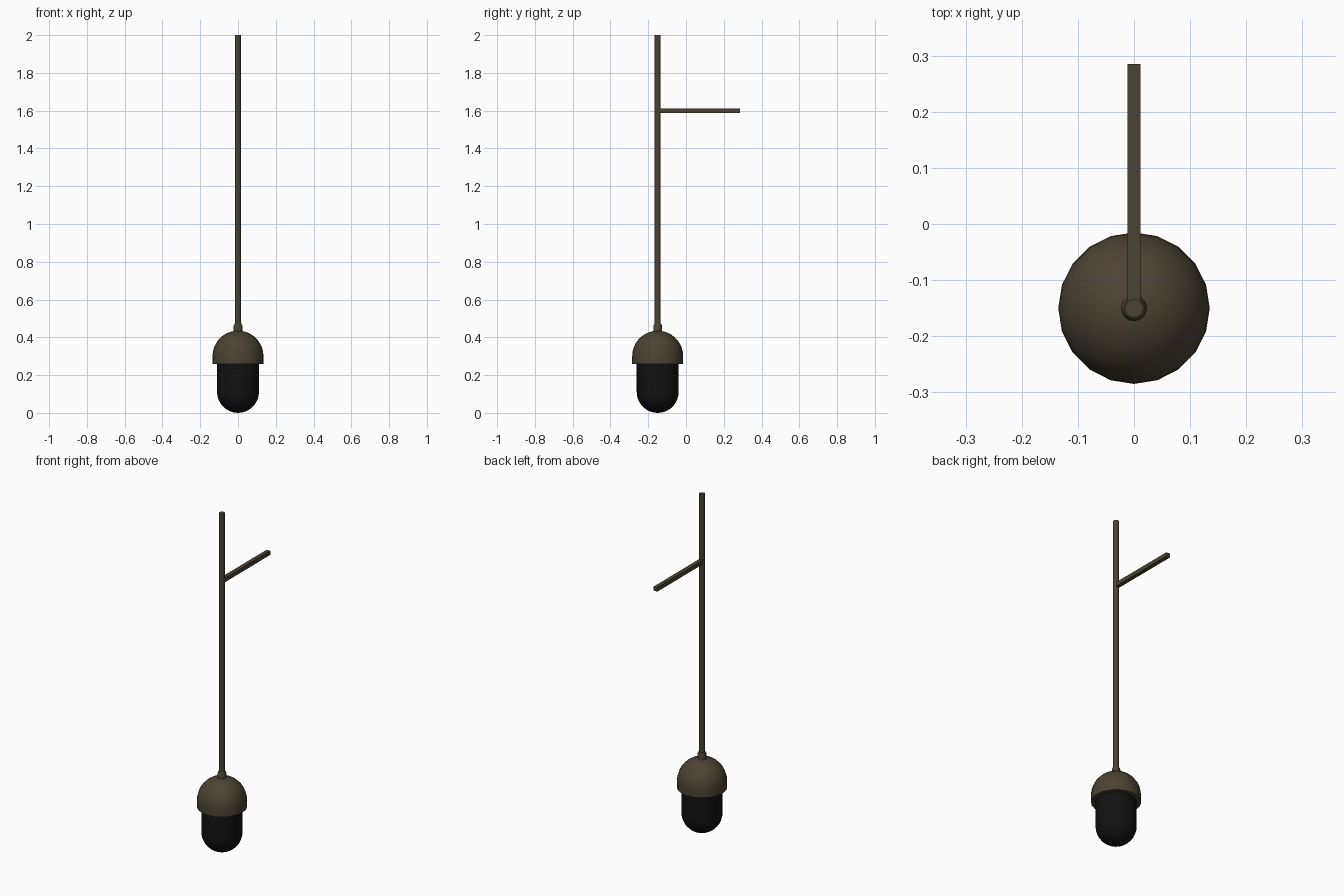
import bpy, bmesh, math

if "Cube" in bpy.data.objects:
    bpy.data.objects.remove(bpy.data.objects["Cube"])

AXIS_Y = -0.15


def material(name, rgb, alpha=1.0):
    m = bpy.data.materials.new(name)
    m.diffuse_color = (*rgb, alpha)
    m.use_nodes = True
    m.node_tree.nodes["Principled BSDF"].inputs["Base Color"].default_value = m.diffuse_color
    return m


BRONZE = material("bronze", (0.07, 0.056, 0.034))
SMOKED = material("smoked_glass", (0.006, 0.006, 0.006))


def finish(name, bm, mat):
    bmesh.ops.recalc_face_normals(bm, faces=bm.faces)
    me = bpy.data.meshes.new(name)
    bm.to_mesh(me)
    bm.free()
    me.materials.append(mat)
    ob = bpy.data.objects.new(name, me)
    bpy.context.collection.objects.link(ob)
    bpy.context.view_layer.objects.active = ob
    ob.select_set(True)
    bpy.ops.object.shade_smooth_by_angle(angle=math.radians(35))
    ob.select_set(False)
    return ob


def lathe(name, profile, mat, sides=20):
    """Spin an (r, z) profile around the pole axis."""
    bm = bmesh.new()
    vs = [bm.verts.new((r, AXIS_Y, z)) for r, z in profile]
    es = [bm.edges.new(p) for p in zip(vs, vs[1:])]
    bmesh.ops.spin(bm, geom=vs + es, cent=(0, AXIS_Y, 0), axis=(0, 0, 1),
                   angle=math.tau, steps=sides)
    bmesh.ops.remove_doubles(bm, verts=bm.verts, dist=1e-5)
    return finish(name, bm, mat)


def arc(r, zc, a0, a1, n):
    return [(r * max(0, math.cos(t)), zc + r * math.sin(t))
            for t in (math.radians(a0 + (a1 - a0) * i / n) for i in range(n + 1))]


# Housing cap: short skirt and a hemisphere, closed underneath
lathe("housing_cap", [(0, 0.26), (0.135, 0.26)] + arc(0.135, 0.30, 0, 90, 9), BRONZE)

# Smoked lower bubble
lathe("lower_dome", arc(0.111, 0.111, -90, 0, 9) + [(0.111, 0.265), (0, 0.265)], SMOKED)

# Collar and pole
lathe("collar", [(0, 0.42), (0.023, 0.42), (0.023, 0.462), (0.018, 0.472), (0, 0.472)], BRONZE)
lathe("pole", [(0, 0.45), (0.016, 0.45), (0.016, 2.0), (0, 2.0)], BRONZE, 16)

# Wall arm reaching back from the pole
bm = bmesh.new()
bmesh.ops.create_cube(bm, size=1)
bmesh.ops.scale(bm, vec=(0.024, 0.435, 0.024), verts=bm.verts)
bmesh.ops.translate(bm, vec=(0, 0.0675, 1.6), verts=bm.verts)
finish("wall_arm", bm, BRONZE)
